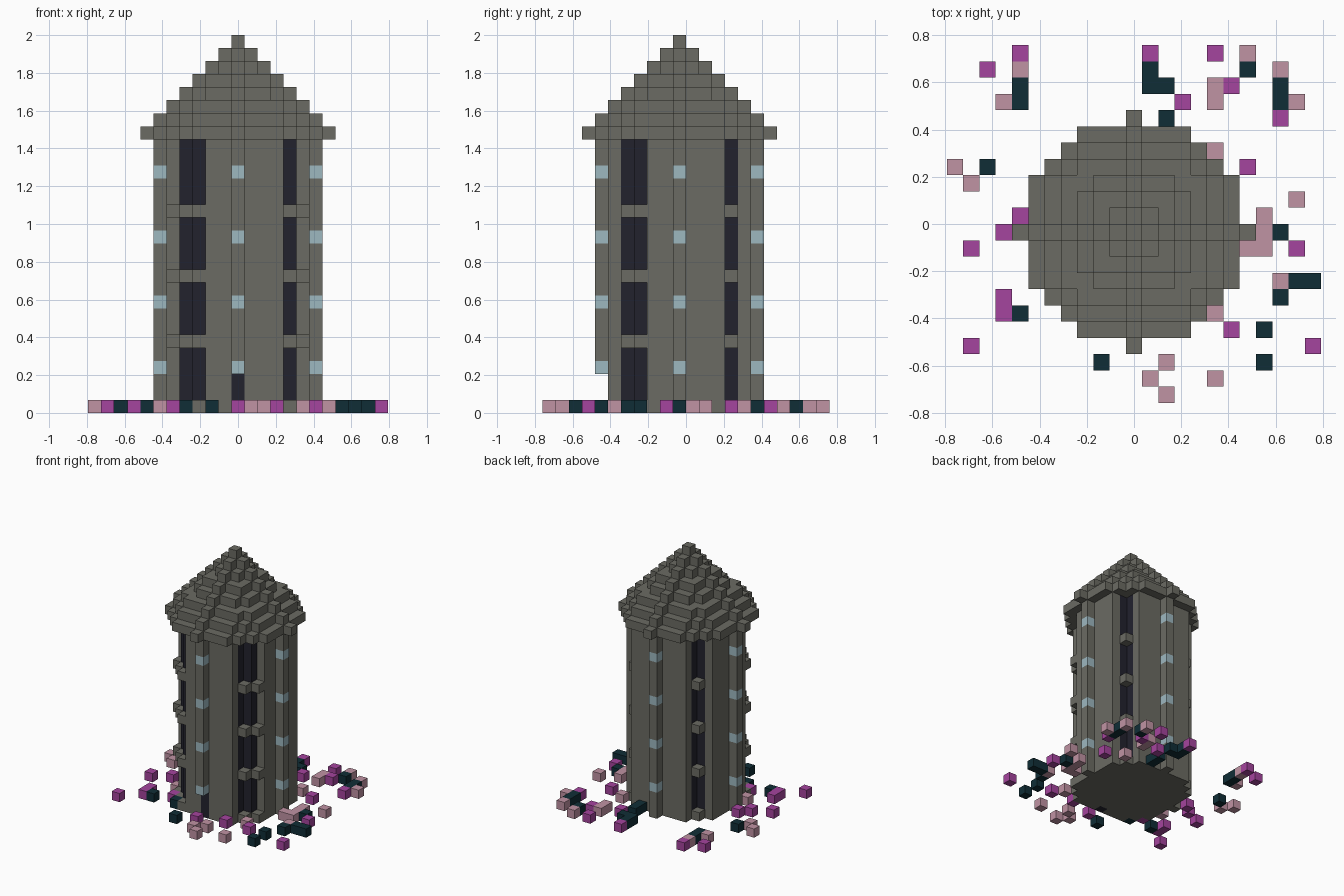
import bpy
import bmesh
from mathutils import Vector

cube = bpy.data.objects.get("Cube")
if cube:
    bpy.data.objects.remove(cube, do_unlink=True)

WALL_LAYERS = 21
ROOF_LAYERS = 8
WALL_RADIUS = 6
S = 2 / (WALL_LAYERS + ROOF_LAYERS)   # edge length of one block


def make_material(name, rgb):
    mat = bpy.data.materials.new(name)
    mat.use_nodes = True
    color = (*rgb, 1)
    mat.diffuse_color = color
    for node in mat.node_tree.nodes:
        if node.type == 'BSDF_PRINCIPLED':
            node.inputs["Base Color"].default_value = color
    return mat


materials = {
    "stone": make_material("stone grey", (.147, .147, .125)),
    "dark": make_material("window dark", (.016, .016, .027)),
    "lamp": make_material("pale blue", (.337, .479, .527)),
    "magenta": make_material("magenta", (.376, .058, .342)),
    "pink": make_material("dusty pink", (.527, .292, .371)),
    "teal": make_material("dark teal", (.005, .027, .037)),
}

blocks = {}   # (x, y, layer) -> (part name, material key)


def disc(radius):
    """Grid cells inside a circle of the given radius."""
    span = range(-radius, radius + 1)
    return [(x, y) for x in span for y in span
            if x * x + y * y <= radius * radius]


# Tower wall with recessed windows on the diagonals
notches = {(4, 4), (-4, 4), (4, -4), (-4, -4), (5, -3), (-5, -3), (-3, -5)}
door_layers = 3
for z in range(WALL_LAYERS):
    window_layer = z % 5 != 0 or z == WALL_LAYERS - 1
    for x, y in disc(WALL_RADIUS):
        at_pole = max(abs(x), abs(y)) == WALL_RADIUS
        behind_window = {abs(x), abs(y)} == {3, 4}
        in_door = x == 0 and z < door_layers
        if window_layer and (x, y) in notches:
            continue
        if in_door and y == -WALL_RADIUS:
            continue
        if in_door and y == 1 - WALL_RADIUS:
            blocks[x, y, z] = ("door", "dark")
        elif window_layer and behind_window:
            blocks[x, y, z] = ("window_backing", "dark")
        elif at_pole and z % 5 == 3:
            blocks[x, y, z] = ("wall_lamps", "lamp")
        else:
            blocks[x, y, z] = ("tower_wall", "stone")

# Stepped conical roof
for step in range(ROOF_LAYERS):
    for x, y in disc(ROOF_LAYERS - 1 - step):
        blocks[x, y, WALL_LAYERS + step] = ("roof", "stone")

# Flowers scattered on the ground
flowers = {
    "magenta": [(-7, 11), (-9, 10), (-7, 1), (-8, 0), (-10, -1), (-8, -4),
                (-8, -5), (-10, -7), (1, 11), (3, 8), (5, 11), (6, 9), (9, 7),
                (7, 4), (10, -1), (6, -6), (11, -7), (-5, -4), (0, -7), (3, -6)],
    "pink": [(-7, 10), (-8, 8), (-11, 4), (-10, 3), (5, 9), (5, 8), (7, 11),
             (9, 10), (10, 8), (5, 5), (10, 2), (8, 1), (8, 0), (8, -1),
             (7, -1), (9, -3), (5, -5), (2, -8), (1, -9), (2, -10), (5, -9),
             (-6, -2)],
    "teal": [(-7, 9), (-7, 8), (-9, 4), (-7, -5), (-2, -8), (1, 10), (1, 9),
             (2, 9), (2, 7), (7, 10), (9, 9), (9, 8), (9, 0), (10, -3),
             (11, -3), (9, -4), (8, -6), (8, -8), (-4, -5), (2, 6)],
}
for key, cells in flowers.items():
    for x, y in cells:
        blocks[x, y, 0] = (key + "_flowers", key)


def build_part(name, key, cells):
    """One mesh from the exposed faces of a part's blocks."""
    bm = bmesh.new()
    for cell in cells:
        # the ground grid is half a block off centre in y
        centre = Vector(cell) + Vector((0, -.5, .5))
        for axis in range(3):
            for sign in (-1, 1):
                normal = Vector((0, 0, 0))
                normal[axis] = sign
                neighbour = tuple(int(c + n) for c, n in zip(cell, normal))
                if neighbour in blocks:
                    continue
                u = Vector((0, 0, 0))
                u[(axis + 1) % 3] = .5
                v = normal.cross(u)
                mid = centre + normal / 2
                corners = (mid - u - v, mid + u - v, mid + u + v, mid - u + v)
                bm.faces.new([bm.verts.new(p * S) for p in corners])
    bmesh.ops.remove_doubles(bm, verts=bm.verts, dist=S / 100)
    mesh = bpy.data.meshes.new(name)
    bm.to_mesh(mesh)
    bm.free()
    mesh.materials.append(materials[key])
    bpy.context.collection.objects.link(bpy.data.objects.new(name, mesh))


parts = {}
for cell, part in blocks.items():
    parts.setdefault(part, []).append(cell)
for (name, key), cells in parts.items():
    build_part(name, key, cells)
